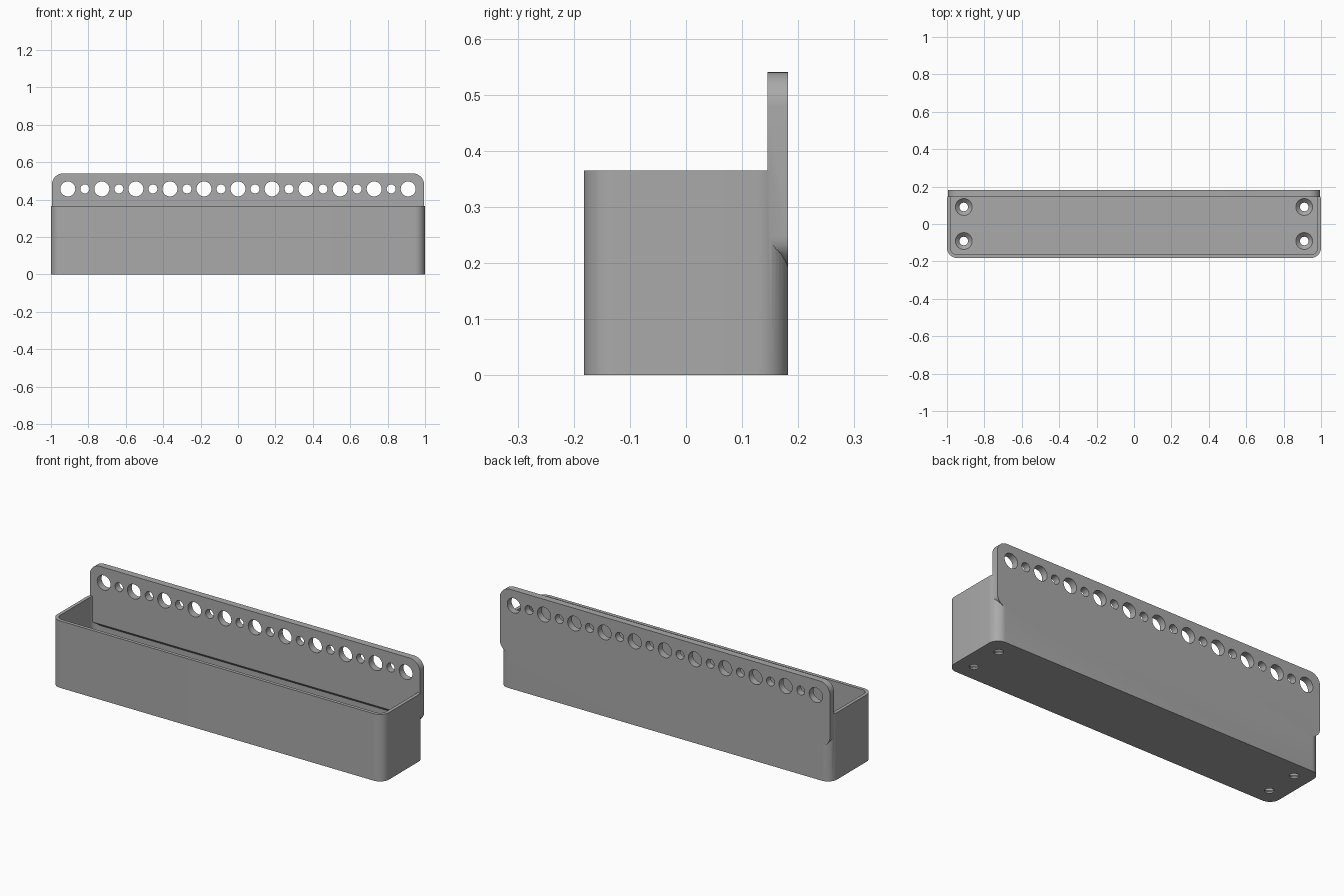
import bpy
import bmesh
from math import cos, sin, pi, radians
from mathutils import Vector

if "Cube" in bpy.data.objects:
    bpy.data.objects.remove(bpy.data.objects["Cube"], do_unlink=True)

# Main dimensions
HEIGHT, DEPTH = 0.365, 0.182
WALL, FLOOR, CORNER = 0.018, 0.03, 0.055
PLATE_FRONT, PLATE_LOW, PLATE_TOP = 0.145, 0.19, 0.54
HOLE_Z, PITCH = 0.457, 0.182

grey = bpy.data.materials.new("grey_plastic")
grey.use_nodes = True
colour = (0.4, 0.4, 0.4, 1)
grey.diffuse_color = colour
grey.node_tree.nodes["Principled BSDF"].inputs["Base Color"].default_value = colour


def rounded(half_w, half_h, r, steps=10):
    """Rounded rectangle outline, counter-clockwise."""
    pts = []
    for q, (sx, sy) in enumerate([(1, 1), (-1, 1), (-1, -1), (1, -1)]):
        for i in range(steps + 1):
            a = (q + i / steps) * pi / 2
            pts.append((sx * (half_w - r) + r * cos(a), sy * (half_h - r) + r * sin(a)))
    return pts


def circle(x, y, r, n=40):
    return [(x + r * cos(2 * pi * i / n), y + r * sin(2 * pi * i / n)) for i in range(n)]


def loft(bm, rings):
    """Closed solid through a list of matching rings."""
    rows = [[bm.verts.new(p) for p in ring] for ring in rings]
    n = len(rows[0])
    for low, high in zip(rows, rows[1:]):
        for i in range(n):
            j = (i + 1) % n
            bm.faces.new((low[i], low[j], high[j], high[i]))
    bm.faces.new(rows[0][::-1])
    bm.faces.new(rows[-1])


def make(name, solids):
    bm = bmesh.new()
    for rings in solids:
        loft(bm, rings)
    bmesh.ops.recalc_face_normals(bm, faces=bm.faces)
    mesh = bpy.data.meshes.new(name)
    bm.to_mesh(mesh)
    bm.free()
    mesh.materials.append(grey)
    obj = bpy.data.objects.new(name, mesh)
    bpy.context.collection.objects.link(obj)
    return obj


def combine(target, other, operation):
    """Apply a boolean and remove the helper."""
    mod = target.modifiers.new(operation, "BOOLEAN")
    mod.operation, mod.object, mod.solver = operation, other, "EXACT"
    bpy.ops.object.select_all(action="DESELECT")
    bpy.context.view_layer.objects.active = target
    target.select_set(True)
    bpy.ops.object.modifier_apply(modifier=mod.name)
    bpy.data.objects.remove(other, do_unlink=True)


def flat(outline, z):
    return [Vector((x, y, z)) for x, y in outline]


def upright(outline, y, z=0):
    return [Vector((x, y, z + h)) for x, h in outline]


# Open bin with rounded corners
outer = rounded(1, DEPTH, CORNER)
inner = rounded(1 - WALL, DEPTH - WALL, CORNER - WALL)
holder = make("wall_bin", [[flat(outer, 0), flat(outer, HEIGHT)]])
cavity = make("cavity_cutter", [[flat(inner, FLOOR), flat(inner, HEIGHT + 0.1)]])
combine(holder, cavity, "DIFFERENCE")

# Back plate, its lower inside edge sloping into the bin wall
mid = (PLATE_LOW + PLATE_TOP) / 2
outline = rounded(0.995, (PLATE_TOP - PLATE_LOW) / 2, 0.06)
front = upright(outline, PLATE_FRONT, mid)
for p in front:
    p.z = max(p.z, PLATE_LOW + 0.035)
plate = make("back_plate", [[front, upright(outline, DEPTH, mid)]])
combine(holder, plate, "UNION")

# Row of alternating large and small holes
holes = []
for i in range(-10, 11):
    ring = circle(i * PITCH / 2, HOLE_Z, 0.04 if i % 2 == 0 else 0.024)
    holes.append([upright(ring, PLATE_FRONT - 0.05), upright(ring, DEPTH + 0.05)])
combine(holder, make("hole_cutter", holes), "DIFFERENCE")

# Countersunk screw holes in the floor
screws = []
for x in (-5 * PITCH, 5 * PITCH):
    for y in (-PITCH / 2, PITCH / 2):
        profile = [(0.023, -0.05), (0.023, 0.008), (0.045, FLOOR), (0.045, FLOOR + 0.05)]
        screws.append([flat(circle(x, y, r), z) for r, z in profile])
combine(holder, make("screw_cutter", screws), "DIFFERENCE")

bpy.context.view_layer.objects.active = holder
holder.select_set(True)
bpy.ops.object.shade_smooth_by_angle(angle=radians(30))
